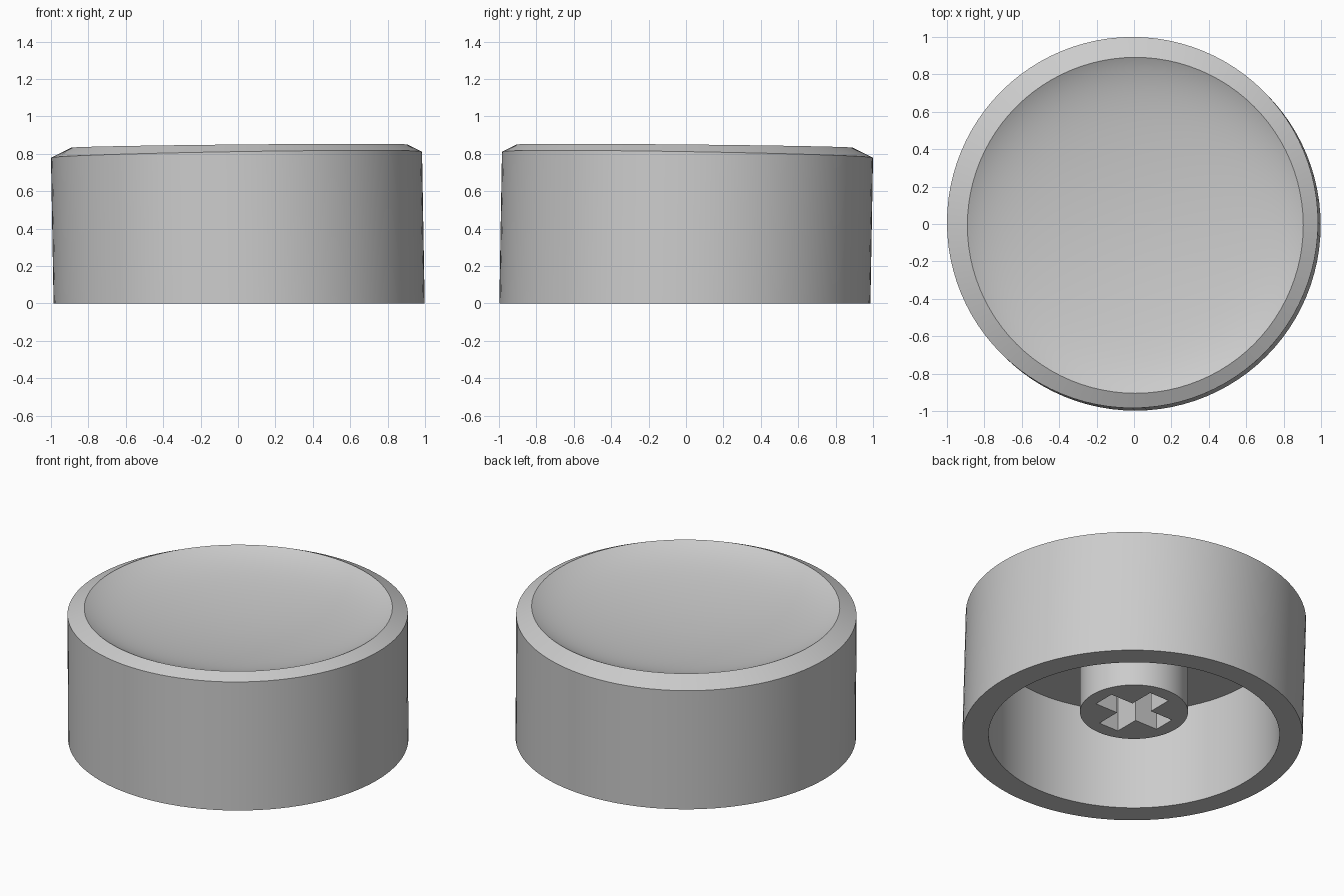
import bpy, bmesh, math

SEG = 96

old = bpy.data.objects.get("Cube")
if old:
    bpy.data.objects.remove(old, do_unlink=True)

grey = bpy.data.materials.new("plain grey")
grey.use_nodes = True
colour = (0.6, 0.6, 0.6, 1)
grey.diffuse_color = colour
grey.node_tree.nodes["Principled BSDF"].inputs["Base Color"].default_value = colour


def lathe(name, rings):
    """Join rings of (radius, height, sideways shift, tilt) and cap both ends."""
    bm = bmesh.new()
    loops = []
    for r, z, shift, tilt in rings:
        loop = []
        for i in range(SEG):
            a = 2 * math.pi * i / SEG
            x, y = r * math.cos(a), r * math.sin(a)
            loop.append(bm.verts.new((x + shift, y - shift, z + tilt * (x - y))))
        loops.append(loop)
    for low, high in zip(loops, loops[1:]):
        for i in range(SEG):
            j = (i + 1) % SEG
            bm.faces.new((low[i], low[j], high[j], high[i]))
    bm.faces.new(loops[0][::-1])
    bm.faces.new(loops[-1])
    bmesh.ops.recalc_face_normals(bm, faces=bm.faces)
    mesh = bpy.data.meshes.new(name)
    bm.to_mesh(mesh)
    bm.free()
    mesh.materials.append(grey)
    obj = bpy.data.objects.new(name, mesh)
    bpy.context.collection.objects.link(obj)
    return obj


def smooth(obj):
    bpy.ops.object.select_all(action='DESELECT')
    obj.select_set(True)
    bpy.context.view_layer.objects.active = obj
    bpy.ops.object.shade_smooth_by_angle(angle=math.radians(20))


# Cap: ceiling, inner wall, flat foot, leaning outer wall, chamfer
rings = [(0.848, 0.65, 0, 0), (0.848, 0, 0, 0),
         (0.992, 0, 0.006, 0), (0.992, 0.795, -0.008, 0.0165)]
# Top: dish that steepens towards its rim
RIM, DISH, EDGE, STEPS = 0.898, 0.09, 0.04, 24
for i in range(STEPS):
    t = math.cos(math.pi / 2 * i / STEPS)
    drop = DISH * (1 - t ** 2) + EDGE * (1 - t ** 8)
    rings.append((RIM * t, 0.841 - drop, 0.007, 0.0095))
cap = lathe("cap", rings)
smooth(cap)

# Stem with a cross-shaped socket
stem = lathe("stem", [(0.315, 0.156, 0, 0), (0.315, 0.66, 0, 0)])
for name, size in (("socket_cutter_x", (0.46, 0.14)), ("socket_cutter_y", (0.14, 0.46))):
    bpy.ops.mesh.primitive_cube_add(size=1, location=(0, 0, 0.33))
    cutter = bpy.context.object
    cutter.name = name
    cutter.scale = (*size, 0.5)
    cutter.hide_render = True
    cutter.hide_viewport = True
    cut = stem.modifiers.new(name, 'BOOLEAN')
    cut.object = cutter
    cut.operation = 'DIFFERENCE'
    cut.solver = 'EXACT'
smooth(stem)
